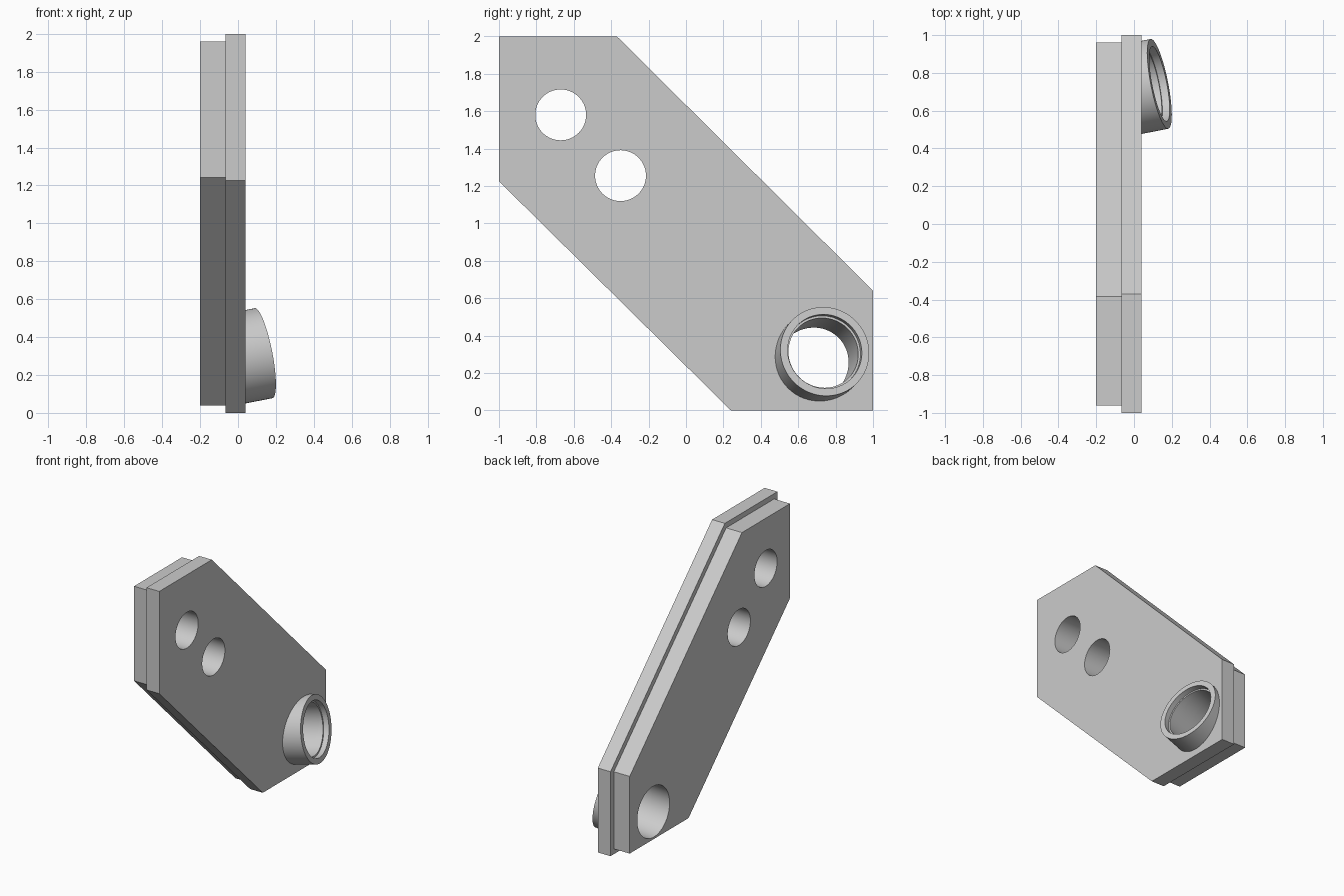
import bpy, bmesh, math
from mathutils import Vector, Matrix

if "Cube" in bpy.data.objects:
    bpy.data.objects.remove(bpy.data.objects["Cube"])

SEG = 64
AXIS = Vector((1, 0.197, 0.197)).normalized()      # tilted socket direction
RIM = Vector((0.135, 0.742, 0.315))                # centre of the socket rim
TILT = Matrix.Translation(RIM) @ Vector((0, 0, 1)).rotation_difference(AXIS).to_matrix().to_4x4()

grey = bpy.data.materials.new("light_grey")
grey.diffuse_color = (0.6, 0.6, 0.6, 1)
grey.use_nodes = True
grey.node_tree.nodes["Principled BSDF"].inputs["Base Color"].default_value = grey.diffuse_color


def make_object(name, bm):
    bmesh.ops.recalc_face_normals(bm, faces=bm.faces[:])
    mesh = bpy.data.meshes.new(name)
    bm.to_mesh(mesh)
    bm.free()
    mesh.materials.append(grey)
    obj = bpy.data.objects.new(name, mesh)
    bpy.context.collection.objects.link(obj)
    return obj


def activate(obj):
    bpy.ops.object.select_all(action='DESELECT')
    obj.select_set(True)
    bpy.context.view_layer.objects.active = obj


def smooth(obj):
    activate(obj)
    bpy.ops.object.shade_smooth_by_angle(angle=math.radians(30))


def lathe(profile, matrix):
    """Spin (radius, height) points about local z, then place them."""
    bm = bmesh.new()
    rings = []
    for r, h in profile:
        rings.append([bm.verts.new(matrix @ Vector((r * math.cos(a), r * math.sin(a), h)))
                      for a in (2 * math.pi * i / SEG for i in range(SEG))])
    for a, b in zip(rings, rings[1:]):
        for i in range(SEG):
            j = (i + 1) % SEG
            bm.faces.new((a[i], a[j], b[j], b[i]))
    return bm, rings


def cutter(name, radius, matrix):
    bm, rings = lathe([(radius, -0.8), (radius, 0.8)], matrix)
    bm.faces.new(rings[0])
    bm.faces.new(rings[1])
    obj = make_object(name, bm)
    obj.hide_render = True
    return obj


def plate(name, outline, x0, x1, cutters):
    bm = bmesh.new()
    face = bm.faces.new([bm.verts.new((x0, y, z)) for y, z in outline])
    new = bmesh.ops.extrude_face_region(bm, geom=[face])["geom"]
    bmesh.ops.translate(bm, vec=(x1 - x0, 0, 0),
                        verts=[v for v in new if isinstance(v, bmesh.types.BMVert)])
    obj = make_object(name, bm)
    activate(obj)
    for c in cutters:
        mod = obj.modifiers.new("hole", 'BOOLEAN')
        mod.operation = 'DIFFERENCE'
        mod.solver = 'EXACT'
        mod.object = c
        bpy.ops.object.modifier_apply(modifier=mod.name)
    smooth(obj)
    return obj


# hole cutters: two straight holes and the tilted bore
cutters = [cutter("hole_cutter", 0.136,
                  Matrix.Translation((0, y, z)) @ Matrix.Rotation(math.pi / 2, 4, 'Y'))
           for y, z in ((-0.67, 1.58), (-0.35, 1.255))]
cutters.append(cutter("bore_cutter", 0.19, TILT))

# wide plate and the slightly smaller plate behind it
plate("wide_plate", [(-1, 2), (-0.37, 2), (1, 0.64), (1, 0), (0.24, 0), (-1, 1.225)],
      -0.067, 0.04, cutters)
plate("narrow_plate", [(-0.96, 1.96), (-0.385, 1.96), (0.96, 0.625), (0.96, 0.04),
                       (0.255, 0.04), (-0.96, 1.243)], -0.2, -0.067, cutters)

for c in cutters:
    bpy.data.objects.remove(c)

# tilted socket with a stepped bore, trimmed flush with the wide plate
bm, _ = lathe([(0.242, -0.3), (0.242, 0), (0.202, 0), (0.202, -0.04),
               (0.19, -0.04), (0.19, -0.3)], TILT)
bmesh.ops.bisect_plane(bm, geom=bm.verts[:] + bm.edges[:] + bm.faces[:],
                       plane_co=(0.04, 0, 0), plane_no=(1, 0, 0), clear_inner=True)
smooth(make_object("socket", bm))
